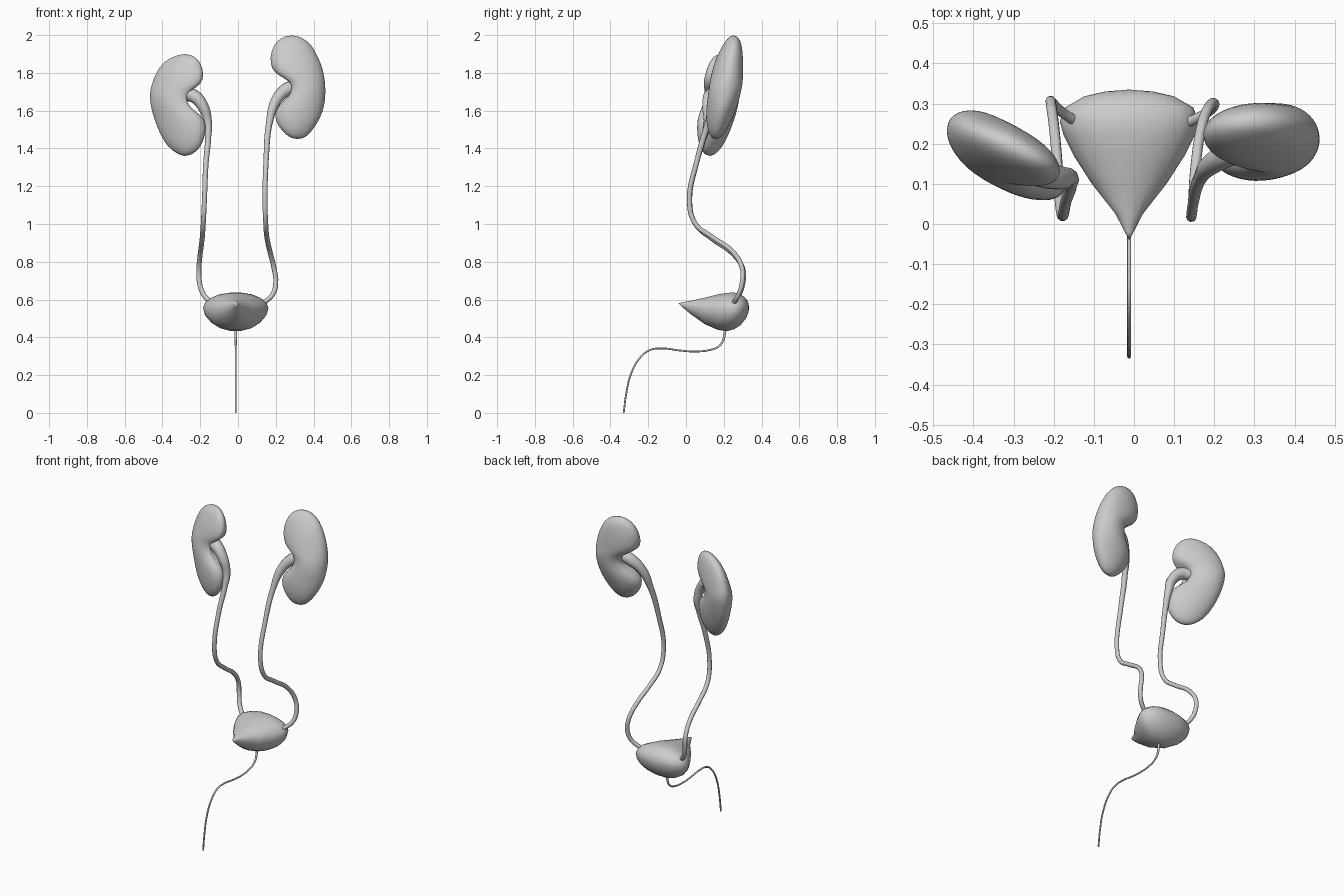
import bpy, bmesh, math
from mathutils import Vector, noise

if "Cube" in bpy.data.objects:
    bpy.data.objects.remove(bpy.data.objects["Cube"])


def finish(obj):
    bpy.ops.object.select_all(action='DESELECT')
    obj.select_set(True)
    bpy.context.view_layer.objects.active = obj
    bpy.ops.object.convert(target='MESH')
    bpy.ops.object.shade_smooth()


def loft(name, start, rings, end, subdiv=0):
    """Skin rings of points, closing both ends to a single pole."""
    bm = bmesh.new()
    loops = [[bm.verts.new(p) for p in r] for r in rings]
    n = len(loops[0])
    for a, b in zip(loops, loops[1:]):
        for i in range(n):
            bm.faces.new((a[i], a[(i + 1) % n], b[(i + 1) % n], b[i]))
    for pole, loop in ((start, loops[0]), (end, loops[-1])):
        v = bm.verts.new(pole)
        for i in range(n):
            bm.faces.new((v, loop[i], loop[(i + 1) % n]))
    bmesh.ops.recalc_face_normals(bm, faces=bm.faces)
    mesh = bpy.data.meshes.new(name)
    bm.to_mesh(mesh)
    bm.free()
    obj = bpy.data.objects.new(name, mesh)
    bpy.context.collection.objects.link(obj)
    if subdiv:
        obj.modifiers.new("smooth", 'SUBSURF').levels = subdiv
    finish(obj)


def tube(name, points):
    """Tapered tube through (x, y, z, radius) points."""
    cu = bpy.data.curves.new(name, 'CURVE')
    cu.dimensions = '3D'
    cu.bevel_depth = 1.0
    cu.bevel_resolution = 3
    cu.resolution_u = 5
    cu.use_fill_caps = True
    sp = cu.splines.new('BEZIER')
    sp.bezier_points.add(len(points) - 1)
    for bp, (x, y, z, r) in zip(sp.bezier_points, points):
        bp.co = (x, y, z)
        bp.radius = r
        bp.handle_left_type = bp.handle_right_type = 'AUTO'
    obj = bpy.data.objects.new(name, cu)
    bpy.context.collection.objects.link(obj)
    finish(obj)


def kidney(name, profile, top, bottom, y_top, y_bot, yaw, half_thick, hilum_z):
    """Bean lofted from (z, medial x, lateral x) slices."""
    zt, zb = top[1], bottom[1]
    xc = sum(m + l for _, m, l in profile) / (2 * len(profile))

    def y_mid(x, z):
        return y_bot + (y_top - y_bot) * (z - zb) / (zt - zb) + yaw * (x - xc)

    rings = []
    for z, m, l in profile:
        t = (2 * z - zt - zb) / (zt - zb)
        ry = half_thick * max(0.0, 1 - t * t) ** 0.5
        ring = []
        for i in range(24):
            a = 2 * math.pi * i / 24
            x = (m + l) / 2 + (l - m) / 2 * math.cos(a)
            y = y_mid(x, z) + ry * math.sin(a)
            # slot of the hilum pressed into the medial side
            off = (a - math.pi) / 0.4
            dent = 0.045 * math.exp(-off * off - ((z - hilum_z) / 0.06) ** 2)
            x += math.copysign(dent, l - m)
            p = Vector((x, y, z))
            ring.append(p + 0.004 * noise.noise_vector(p * 9))
        rings.append(ring)
    poles = [(x, y_mid(x, z), z) for x, z in (top, bottom)]
    loft(name, poles[0], rings, poles[1], 1)


# Kidneys
kidney("kidney_right_side",
       [(1.988, .23, .34), (1.95, .188, .388), (1.88, .166, .428), (1.82, .172, .448),
        (1.785, .20, .456), (1.755, .25, .461), (1.72, .265, .464), (1.675, .25, .464),
        (1.63, .207, .458), (1.58, .188, .444), (1.52, .21, .412), (1.475, .25, .375),
        (1.456, .28, .347)],
       (.285, 2.001), (.315, 1.449), .255, .158, .06, .087, 1.72)
kidney("kidney_left_side",
       [(1.89, -.235, -.33), (1.86, -.198, -.398), (1.79, -.177, -.441), (1.735, -.188, -.46),
        (1.705, -.235, -.467), (1.665, -.255, -.468), (1.62, -.235, -.462), (1.575, -.185, -.452),
        (1.53, -.168, -.436), (1.47, -.174, -.41), (1.41, -.195, -.373), (1.372, -.235, -.328)],
       (-.28, 1.901), (-.285, 1.358), .195, .14, -.40, .084, 1.655)

# Ureters, widening into the renal pelvis at the top
tube("ureter_right_side",
     [(.31, .20, 1.735, .034), (.255, .185, 1.71, .036), (.20, .155, 1.65, .028),
      (.165, .115, 1.53, .017), (.149, .06, 1.34, .014), (.143, .018, 1.12, .013),
      (.147, .05, 1.0, .013), (.153, .14, .93, .013), (.17, .25, .85, .013),
      (.19, .296, .77, .013), (.20, .297, .69, .013), (.185, .28, .63, .013),
      (.145, .258, .59, .013), (.12, .25, .575, .012)])
tube("ureter_left_side",
     [(-.29, .155, 1.68, .034), (-.24, .13, 1.68, .036), (-.187, .115, 1.625, .03),
      (-.16, .115, 1.54, .022), (-.158, .095, 1.46, .016), (-.17, .055, 1.32, .014),
      (-.178, .02, 1.12, .013), (-.184, .05, 1.0, .013), (-.19, .14, .92, .013),
      (-.20, .25, .84, .013), (-.207, .302, .76, .013), (-.204, .302, .69, .013),
      (-.187, .285, .635, .013), (-.155, .262, .595, .013), (-.13, .25, .575, .012)])

# Bladder: slices from the front apex to the back (y, half width, bottom, top)
sections = [(-.02, .011, .560, .586), (.025, .034, .522, .594), (.10, .093, .468, .611),
            (.17, .138, .437, .629), (.22, .163, .432, .637), (.255, .173, .441, .638),
            (.29, .160, .464, .630), (.318, .112, .50, .606), (.33, .06, .53, .585)]
cx = -.012
rings = []
for y, w, zb, zt in sections:
    ring = []
    for i in range(18):
        a = 2 * math.pi * i / 18
        c, s = math.cos(a), math.sin(a)
        zm = zb + 0.58 * (zt - zb)
        ring.append((cx + w * c, y, zm + s * ((zt - zm) if s > 0 else (zm - zb))))
    rings.append(ring)
loft("bladder", (cx, -.04, .58), rings, (cx, .335, .557))

# Urethra
path = [(.207, .46, .010), (.205, .425, .007), (.195, .38, .006), (.17, .35, .005),
        (.13, .334, .005), (.05, .325, .005), (-.03, .33, .005), (-.12, .341, .005),
        (-.19, .333, .005), (-.245, .29, .005), (-.29, .21, .005), (-.315, .11, .005),
        (-.33, 0, .005)]
tube("urethra", [(cx, y, z, r) for y, z, r in path])
